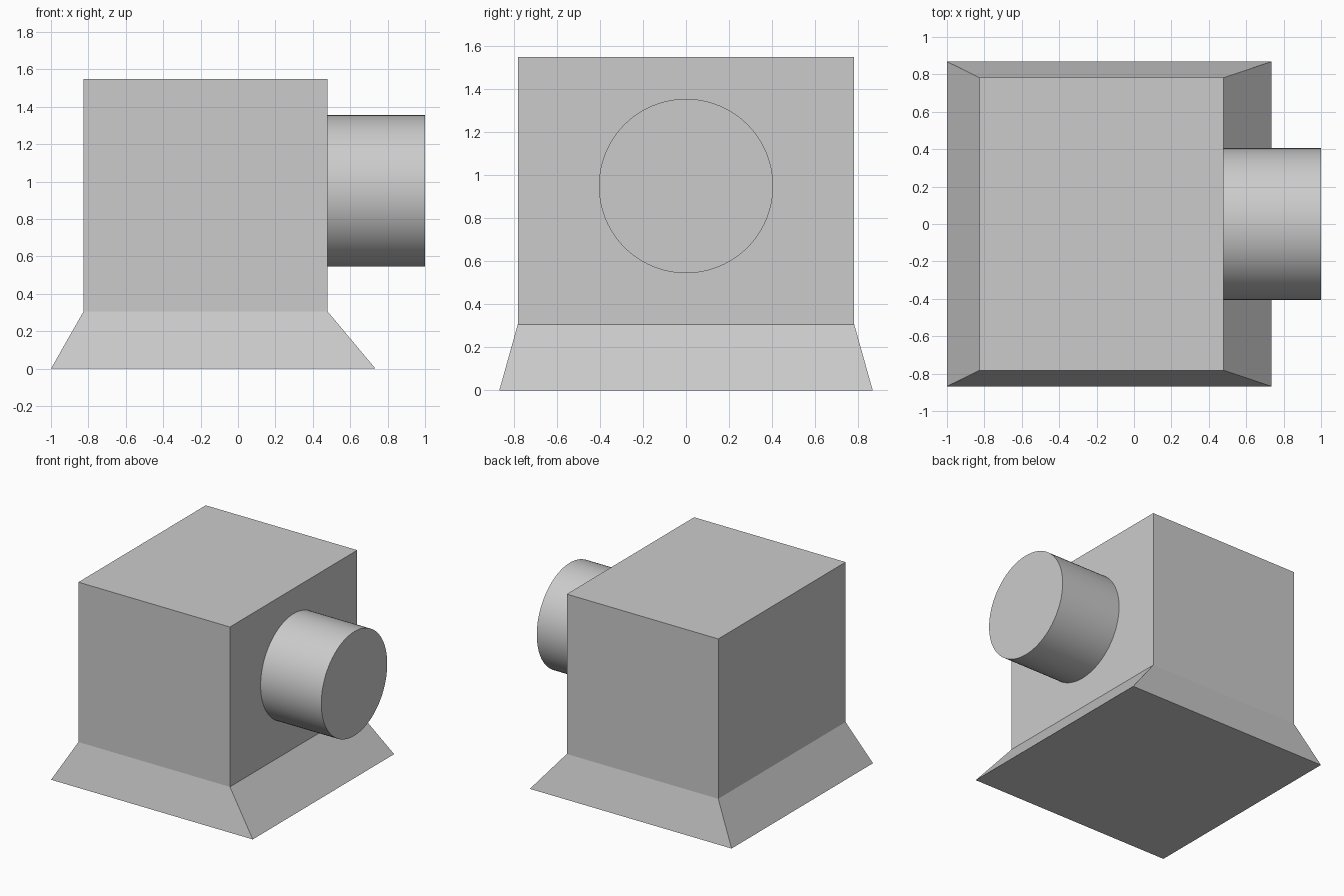
import bpy, bmesh
from math import radians

if "Cube" in bpy.data.objects:
    bpy.data.objects.remove(bpy.data.objects["Cube"])

# Housing: rectangular sections (x min, x max, half depth, z) joined upwards
sections = [(-1.0, 0.735, 0.868, 0.0),
            (-0.825, 0.478, 0.782, 0.307),
            (-0.825, 0.478, 0.782, 1.55)]

bm = bmesh.new()
rings = [[bm.verts.new(p) for p in ((x0, -y, z), (x1, -y, z), (x1, y, z), (x0, y, z))]
         for x0, x1, y, z in sections]
for low, high in zip(rings, rings[1:]):
    for i in range(4):
        j = (i + 1) % 4
        bm.faces.new((low[i], low[j], high[j], high[i]))
bm.faces.new(rings[0][::-1])
bm.faces.new(rings[-1])
mesh = bpy.data.meshes.new("housing")
bm.to_mesh(mesh)
bm.free()
housing = bpy.data.objects.new("housing", mesh)
bpy.context.collection.objects.link(housing)

# Round spigot on the right face
x0, x1 = 0.478, 1.0
bpy.ops.mesh.primitive_cylinder_add(vertices=96, radius=0.405, depth=x1 - x0,
                                    location=((x0 + x1) / 2, 0, 0.95),
                                    rotation=(0, radians(90), 0))
spigot = bpy.context.object
spigot.name = "spigot"
bpy.ops.object.shade_smooth_by_angle(angle=radians(30))
